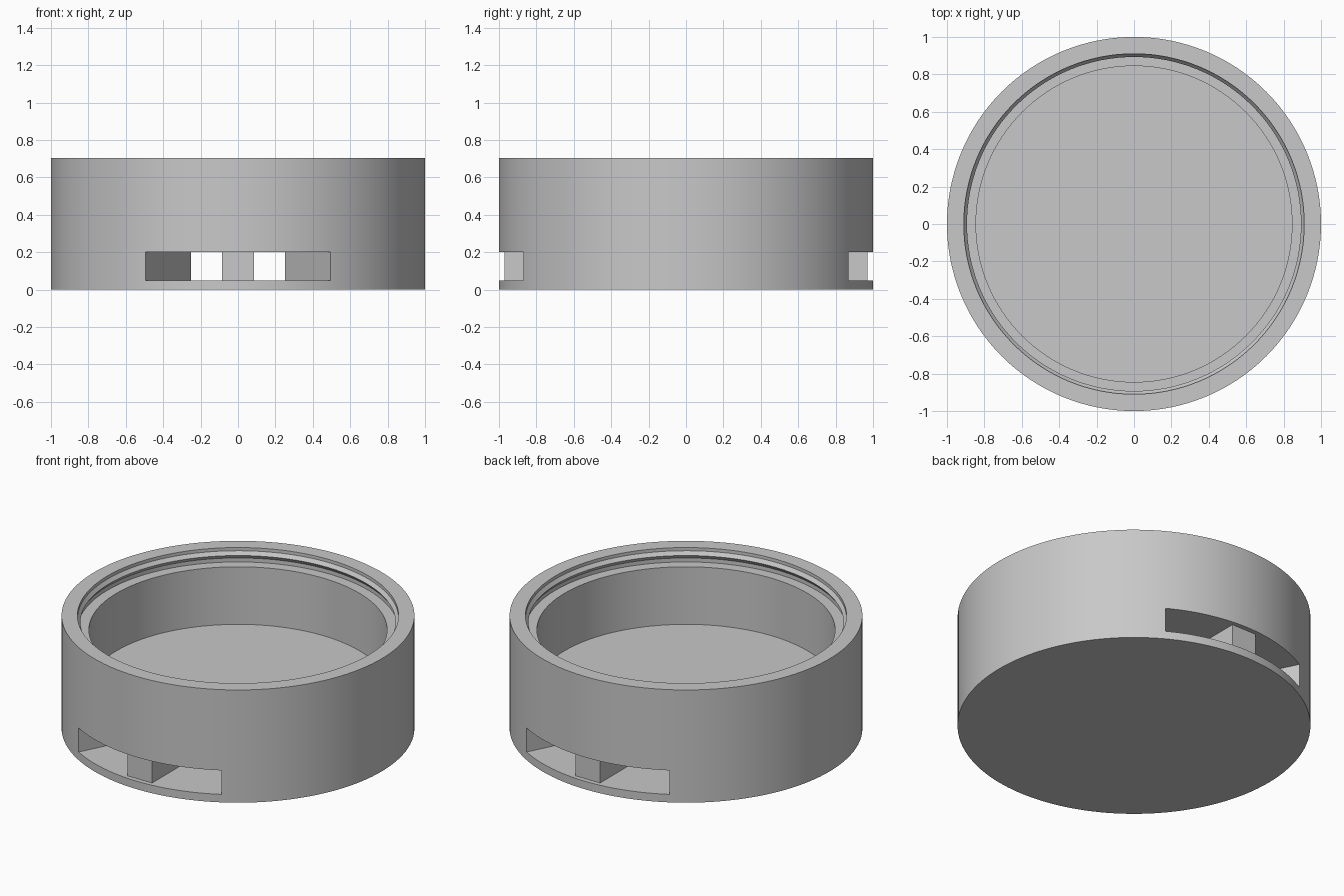
import bpy
import bmesh
from math import radians
from mathutils import Matrix, Vector

default = bpy.data.objects.get("Cube")
if default:
    bpy.data.objects.remove(default, do_unlink=True)

grey = bpy.data.materials.new("light_grey")
grey.use_nodes = True
colour = (0.58, 0.58, 0.58, 1)
grey.diffuse_color = colour
grey.node_tree.nodes["Principled BSDF"].inputs["Base Color"].default_value = colour


def to_object(name, bm):
    bmesh.ops.recalc_face_normals(bm, faces=bm.faces)
    mesh = bpy.data.meshes.new(name)
    bm.to_mesh(mesh)
    bm.free()
    mesh.materials.append(grey)
    obj = bpy.data.objects.new(name, mesh)
    bpy.context.collection.objects.link(obj)
    return obj


def lathe(name, profile, segments=128):
    """Stack rings of (radius, height) and close both ends with discs."""
    bm = bmesh.new()
    rings = []
    for radius, z in profile:
        ring = bmesh.ops.create_circle(bm, segments=segments, radius=radius,
                                       matrix=Matrix.Translation((0, 0, z)))
        rings.append(ring["verts"])
    for low, high in zip(rings, rings[1:]):
        for i in range(segments):
            j = (i + 1) % segments
            bm.faces.new((low[i], low[j], high[j], high[i]))
    bm.faces.new(rings[0])
    bm.faces.new(rings[-1])
    return to_object(name, bm)


def prism(name, outline, bottom, top):
    bm = bmesh.new()
    face = bm.faces.new([bm.verts.new((x, y, bottom)) for x, y in outline])
    grown = bmesh.ops.extrude_face_region(bm, geom=[face])["geom"]
    verts = [v for v in grown if isinstance(v, bmesh.types.BMVert)]
    bmesh.ops.translate(bm, verts=verts, vec=Vector((0, 0, top - bottom)))
    return to_object(name, bm)


# Round body: outer wall, rim, snap bead, ledge, inner wall and cavity floor
body = lathe("round_case", [
    (1, 0), (1, 0.705),
    (0.91, 0.705), (0.91, 0.685), (0.893, 0.663), (0.91, 0.64), (0.91, 0.615),
    (0.845, 0.615), (0.845, 0.255),
])

# Twin strap passages under the floor, flared at front and back
quarter = [(-0.02, 1.1), (-0.02, 0.97), (0.085, 0.97)]
flare = [(0.25, 0.38), (0.61, 1.1)]
half = ([(x, -y) for x, y in quarter] + quarter[::-1]
        + flare[::-1] + [(x, -y) for x, y in flare])

bpy.context.view_layer.objects.active = body
for side, sign in (("left", 1), ("right", -1)):
    cutter = prism(side + "_strap_passage", [(sign * x, y) for x, y in half], 0.05, 0.2)
    cutter.hide_render = True
    cut = body.modifiers.new(side + "_passage", "BOOLEAN")
    cut.operation = "DIFFERENCE"
    cut.solver = "EXACT"
    cut.object = cutter
    bpy.ops.object.modifier_apply(modifier=cut.name)
    bpy.data.objects.remove(cutter, do_unlink=True)

# Smooth round walls with crisp edges
bpy.ops.object.select_all(action="DESELECT")
body.select_set(True)
bpy.ops.object.shade_smooth_by_angle(angle=radians(20))
